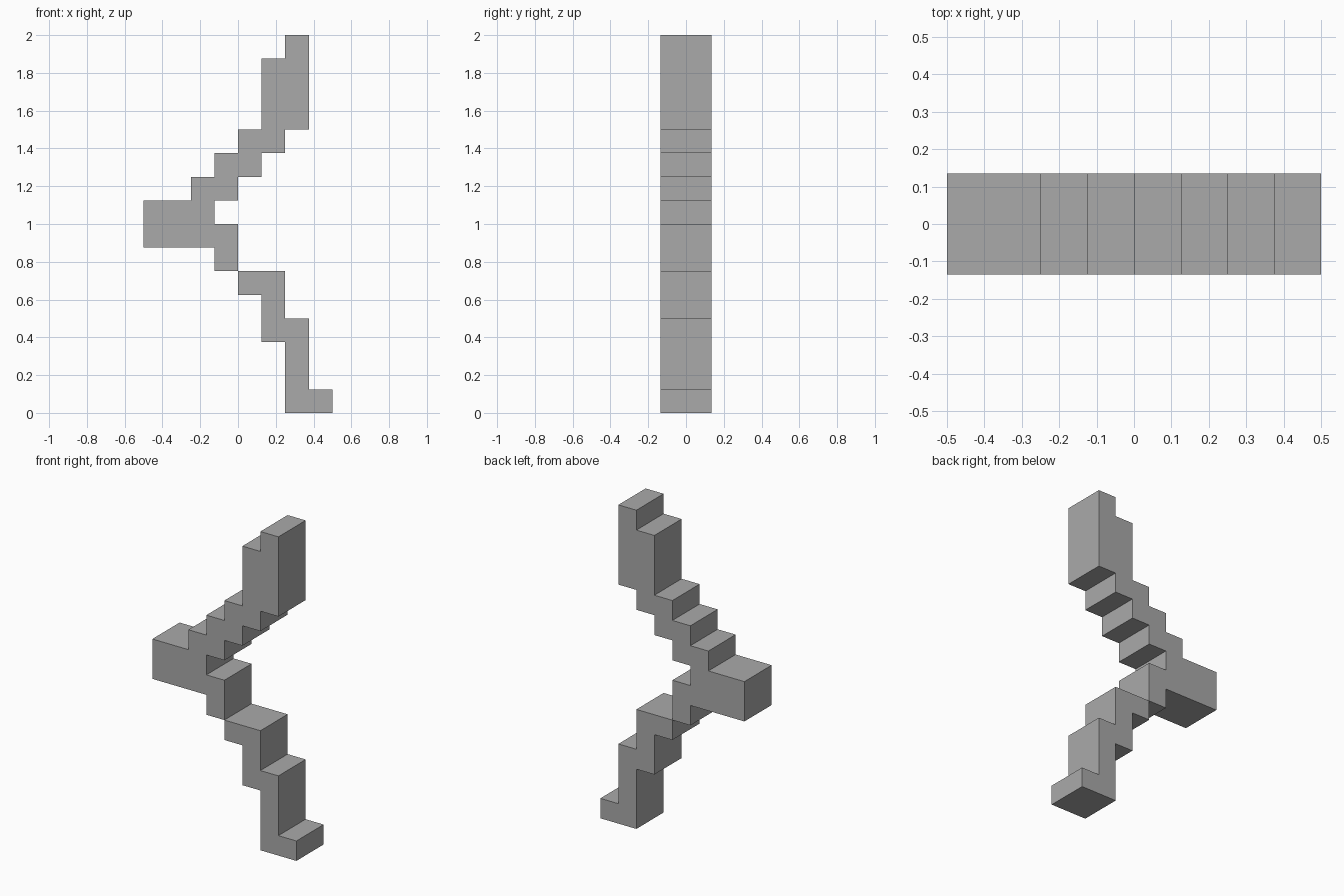
import bpy
import bmesh
from mathutils import Vector

cube = bpy.data.objects.get("Cube")
if cube:
    bpy.data.objects.remove(cube, do_unlink=True)

STEP = 0.125          # size of one stair step
HALF_DEPTH = 0.135

grey = bpy.data.materials.new("plain grey")
grey.use_nodes = True
colour = (0.4, 0.4, 0.4, 1)
grey.diffuse_color = colour
grey.node_tree.nodes["Principled BSDF"].inputs["Base Color"].default_value = colour


def stepped_slab(name, start, moves):
    """Extrude a stepped outline; moves alternate along x and z, in steps."""
    x, z = start
    points = [(x, z)]
    for i, move in enumerate(moves):
        if i % 2 == 0:
            x += move
        else:
            z += move
        points.append((x, z))
    bm = bmesh.new()
    front = bm.faces.new([bm.verts.new((px * STEP, -HALF_DEPTH, pz * STEP))
                          for px, pz in points])
    extruded = bmesh.ops.extrude_face_region(bm, geom=[front], use_keep_orig=True)
    verts = [v for v in extruded["geom"] if isinstance(v, bmesh.types.BMVert)]
    bmesh.ops.translate(bm, verts=verts, vec=Vector((0, 2 * HALF_DEPTH, 0)))
    bmesh.ops.recalc_face_normals(bm, faces=bm.faces)
    mesh = bpy.data.meshes.new(name)
    bm.to_mesh(mesh)
    bm.free()
    mesh.materials.append(grey)
    obj = bpy.data.objects.new(name, mesh)
    bpy.context.collection.objects.link(obj)
    return obj


# Upper arm: tall tip, stairs down to the elbow block and its lower knuckle
stepped_slab("upper_arm", (2, 16),
             [1, -4, -1, -1, -1, -1, -1, -1, -1, -1, 1, -2, -1, 1,
              -3, 2, 2, 1, 1, 1, 1, 1, 1, 3, 1])

# Lower leg: stairs from the knuckle down to the foot
stepped_slab("lower_leg", (0, 6),
             [2, -2, 1, -3, 1, -1, -2, 3, -1, 2, -1])
